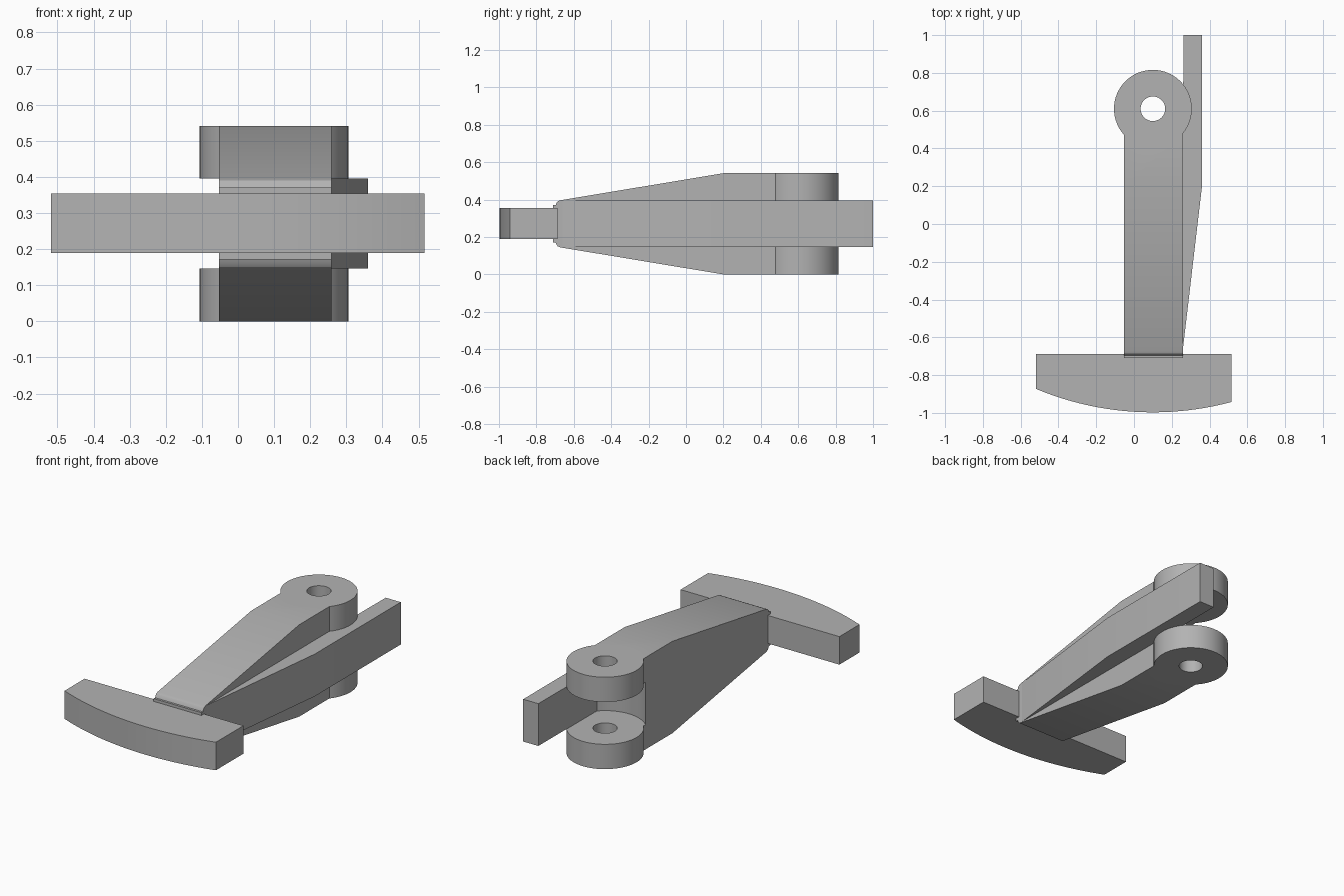
import bpy, bmesh, math
from mathutils import Vector

cube = bpy.data.objects.get("Cube")
if cube:
    bpy.data.objects.remove(cube, do_unlink=True)

grey = bpy.data.materials.new("plain grey")
grey.use_nodes = True
grey.diffuse_color = (0.45, 0.45, 0.45, 1)
grey.node_tree.nodes["Principled BSDF"].inputs["Base Color"].default_value = grey.diffuse_color

PIVOT = Vector((0.10, 0.61))      # centre of the hinge eye
LOW, MID_LOW, MID_HIGH, TOP = 0.0, 0.146, 0.395, 0.541
CENTRE = TOP / 2


def prism(name, points, direction):
    """Extrude a closed outline of 3D points along a vector."""
    bm = bmesh.new()
    face = bm.faces.new([bm.verts.new(p) for p in points])
    new = bmesh.ops.extrude_face_region(bm, geom=[face])["geom"]
    bmesh.ops.translate(bm, vec=direction, verts=[v for v in new if isinstance(v, bmesh.types.BMVert)])
    bmesh.ops.recalc_face_normals(bm, faces=bm.faces)
    mesh = bpy.data.meshes.new(name)
    bm.to_mesh(mesh)
    bm.free()
    mesh.materials.append(grey)
    obj = bpy.data.objects.new(name, mesh)
    bpy.context.collection.objects.link(obj)
    return obj


def slab(name, outline, z0, z1):
    return prism(name, [(x, y, z0) for x, y in outline], (0, 0, z1 - z0))


def disc(name, radius, z0, z1, sides=64):
    angles = [math.tau * i / sides for i in range(sides)]
    outline = [(PIVOT.x + radius * math.cos(a), PIVOT.y + radius * math.sin(a)) for a in angles]
    return slab(name, outline, z0, z1)


def combine(obj, other, operation):
    """Apply a boolean and discard the helper."""
    other.hide_render = True
    mod = obj.modifiers.new("join", "BOOLEAN")
    mod.operation, mod.object, mod.solver = operation, other, "EXACT"
    bpy.context.view_layer.objects.active = obj
    bpy.ops.object.modifier_apply(modifier=mod.name)
    bpy.data.objects.remove(other, do_unlink=True)


# Tapered lever body: half side profile mirrored about its mid height
half = [(-0.71, 0.10), (-0.697, 0.10), (-0.692, 0.112), (-0.686, 0.120), (-0.672, 0.126),
        (0.20, CENTRE), (0.55, CENTRE)]
side = half + [(y, -h) for y, h in reversed(half)]
body = prism("lever_body", [(-0.052, y, CENTRE + h) for y, h in side], (0.311, 0, 0))

# Fork slot, round eyes and pin hole
combine(body, disc("slot_cutter", 0.22, MID_LOW, MID_HIGH), "DIFFERENCE")
for name, z0, z1 in (("lower_eye", LOW, MID_LOW), ("upper_eye", MID_HIGH, TOP)):
    combine(body, disc(name, 0.206, z0, z1), "UNION")
combine(body, disc("pin_cutter", 0.065, LOW - 0.1, TOP + 0.1), "DIFFERENCE")

# Side spring arm with a tapering outer face
arm = slab("side_arm", [(0.259, -0.66), (0.36, 0.20), (0.36, 1.0), (0.262, 1.0), (0.259, 0.42)],
           MID_LOW, MID_HIGH)

# Cross head, its front swept about the hinge eye
radius, x0, x1, steps = 1.607, -0.518, 0.516, 32
xs = [x0 + (x1 - x0) * i / steps for i in range(steps + 1)]
front = [(x, PIVOT.y - math.sqrt(radius ** 2 - (x - PIVOT.x) ** 2)) for x in xs]
head = slab("cross_head", front + [(x1, -0.687), (x0, -0.687)], 0.189, 0.354)

# Smooth the round faces, keep the corners sharp
for obj in (body, arm, head):
    bpy.ops.object.select_all(action="DESELECT")
    obj.select_set(True)
    bpy.context.view_layer.objects.active = obj
    bpy.ops.object.shade_smooth_by_angle(angle=math.radians(25))
